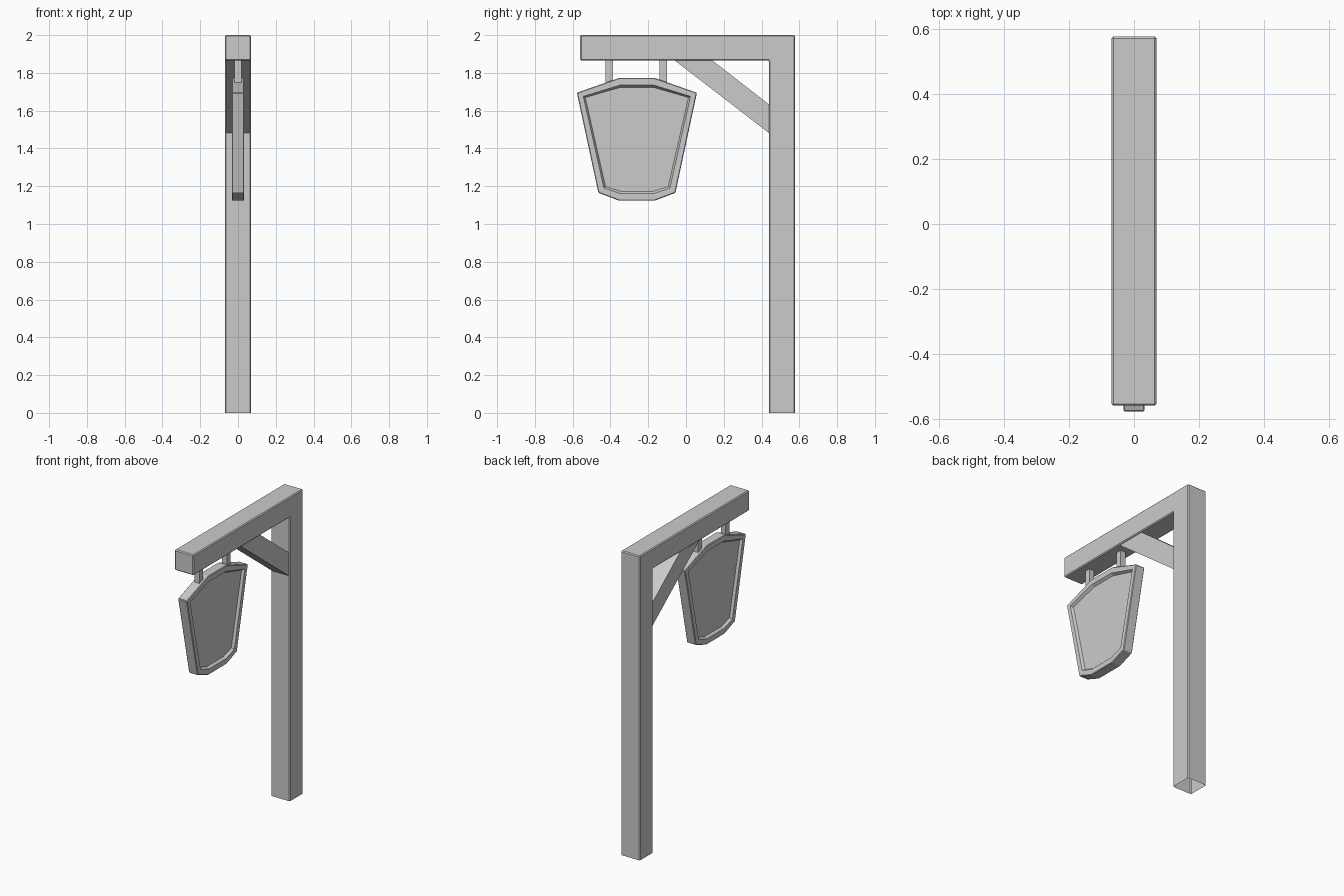
import bpy, bmesh

if "Cube" in bpy.data.objects:
    bpy.data.objects.remove(bpy.data.objects["Cube"])


def prism(name, profile, half_x, bevel=0.0, open_bottom=False):
    """Extrude a (y, z) profile symmetrically along x, with optional chamfer."""
    bm = bmesh.new()
    left = [bm.verts.new((-half_x, y, z)) for y, z in profile]
    right = [bm.verts.new((half_x, y, z)) for y, z in profile]
    bm.faces.new(left)
    bm.faces.new(right[::-1])
    n = len(profile)
    for i in range(n):
        j = (i + 1) % n
        bm.faces.new((left[i], right[i], right[j], left[j]))
    bmesh.ops.recalc_face_normals(bm, faces=bm.faces[:])
    if open_bottom:
        low = [f for f in bm.faces if all(v.co.z < 1e-5 for v in f.verts)]
        bmesh.ops.delete(bm, geom=low, context='FACES_ONLY')
    if bevel:
        edges = [e for e in bm.edges if not e.is_boundary]
        bmesh.ops.bevel(bm, geom=edges, offset=bevel, segments=1,
                        affect='EDGES', profile=0.5)
    mesh = bpy.data.meshes.new(name)
    bm.to_mesh(mesh)
    bm.free()
    obj = bpy.data.objects.new(name, mesh)
    bpy.context.collection.objects.link(obj)
    return obj


# Post and overhead beam as one L-shaped timber, open underneath
prism("post_and_beam",
      [(0.44, 0), (0.578, 0), (0.578, 2), (-0.56, 2), (-0.56, 1.865), (0.44, 1.865)],
      0.069, 0.006, open_bottom=True)

# Diagonal brace under the beam
prism("brace", [(-0.06, 1.866), (0.14, 1.866), (0.441, 1.632), (0.441, 1.48)], 0.06)

# Hanging board: half outline mirrored about its centre line
CENTRE = -0.26
half = [(0.095, 1.773), (0.318, 1.695), (0.204, 1.165), (0.095, 1.124)]
outline = [(CENTRE + y, z) for y, z in half]
outline += [(CENTRE - y, z) for y, z in reversed(half)]
board = prism("sign_board", outline, 0.033, 0.004)

# Recessed panel with a raised rim on both faces
bm = bmesh.new()
bm.from_mesh(board.data)
bm.normal_update()
panels = [f for f in bm.faces if abs(f.normal.x) > 0.99 and f.calc_area() > 0.1]
for f in panels:
    bmesh.ops.inset_region(bm, faces=[f], thickness=0.034)
    bmesh.ops.inset_region(bm, faces=[f], thickness=0.012, depth=-0.016)
bm.to_mesh(board.data)
bm.free()

# Two hangers between beam and board
for side, y in (("outer", -0.406), ("inner", -0.12)):
    prism("hanger_" + side,
          [(y - 0.019, 1.73), (y + 0.019, 1.73), (y + 0.019, 1.868), (y - 0.019, 1.868)],
          0.018)
